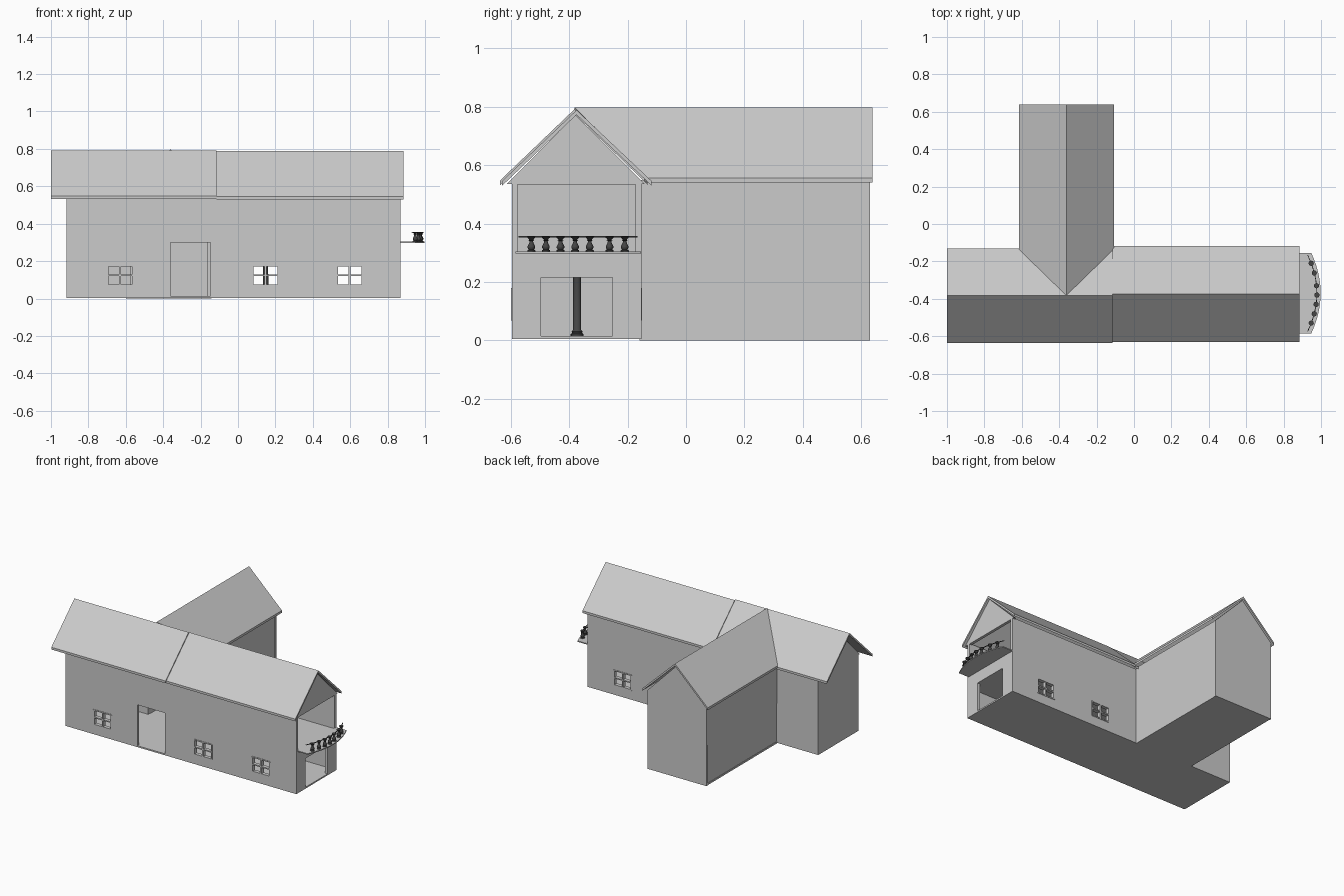
import bpy, bmesh, math

if "Cube" in bpy.data.objects:
    bpy.data.objects.remove(bpy.data.objects["Cube"])


def material(name, v):
    m = bpy.data.materials.new(name)
    m.diffuse_color = (v, v, v, 1)
    m.use_nodes = True
    m.node_tree.nodes["Principled BSDF"].inputs["Base Color"].default_value = m.diffuse_color
    return m


GREY = material("light grey plaster", 0.6)
DARK = material("dark grey stone", 0.06)
T = 0.02  # wall thickness


def finish(name, bm, mat):
    bmesh.ops.recalc_face_normals(bm, faces=bm.faces)
    me = bpy.data.meshes.new(name)
    bm.to_mesh(me)
    bm.free()
    me.materials.append(mat)
    ob = bpy.data.objects.new(name, me)
    bpy.context.collection.objects.link(ob)
    return ob


def box(name, x, y, z, mat=GREY):
    bm = bmesh.new()
    bmesh.ops.create_cube(bm, size=1)
    for v in bm.verts:
        v.co = [(a[0] + a[1]) / 2 + c * (a[1] - a[0]) for a, c in zip((x, y, z), v.co)]
    return finish(name, bm, mat)


def wall(name, axis, pos, u, z, holes=()):
    """Wall centred on pos, lying along 'x' or 'y', with rectangular holes (u0, u1, z0, z1)."""
    us = sorted({*u, *(h[i] for h in holes for i in (0, 1))})
    zs = sorted({*z, *(h[i] for h in holes for i in (2, 3))})
    put = (lambda a, b: (a, pos, b)) if axis == 'x' else (lambda a, b: (pos, a, b))
    bm = bmesh.new()
    for a, b in zip(us, us[1:]):
        for c, d in zip(zs, zs[1:]):
            mu, mz = (a + b) / 2, (c + d) / 2
            if any(h[0] < mu < h[1] and h[2] < mz < h[3] for h in holes):
                continue
            bm.faces.new([bm.verts.new(put(*p)) for p in ((a, c), (b, c), (b, d), (a, d))])
    bmesh.ops.remove_doubles(bm, verts=bm.verts, dist=1e-5)
    ob = finish(name, bm, GREY)
    s = ob.modifiers.new("thickness", 'SOLIDIFY')
    s.thickness, s.offset = T, 0
    return ob


def extrude(name, axis, profile, starts, end, mat=GREY):
    """Extrude a (u, z) profile along an axis; starts is one value per point."""
    put = (lambda t, u, z: (t, u, z)) if axis == 'x' else (lambda t, u, z: (u, t, z))
    bm = bmesh.new()
    a = [bm.verts.new(put(s, *p)) for s, p in zip(starts, profile)]
    b = [bm.verts.new(put(end, *p)) for p in profile]
    bm.faces.new(a)
    bm.faces.new(b)
    n = len(a)
    for i in range(n):
        j = (i + 1) % n
        bm.faces.new((a[i], a[j], b[j], b[i]))
    return finish(name, bm, mat)


def roof(name, axis, u0, ur, u1, eave, ridge, start, end, ridge_start=None):
    rs = start if ridge_start is None else ridge_start
    t = 0.016
    prof = [(u0, eave), (ur, ridge), (u1, eave), (u1, eave - t), (ur, ridge - t), (u0, eave - t)]
    extrude(name, axis, prof, [start, rs, start, start, rs, start], end)


def lathe(name, profile, loc, seg=12):
    bm = bmesh.new()
    rings = [[bm.verts.new((loc[0] + r * math.cos(2 * math.pi * k / seg),
                            loc[1] + r * math.sin(2 * math.pi * k / seg), loc[2] + z))
              for k in range(seg)] for r, z in profile]
    for lo, hi in zip(rings, rings[1:]):
        for k in range(seg):
            j = (k + 1) % seg
            bm.faces.new((lo[k], lo[j], hi[j], hi[k]))
    bm.faces.new(rings[0])
    bm.faces.new(rings[-1])
    ob = finish(name, bm, DARK)
    bpy.context.view_layer.objects.active = ob
    ob.select_set(True)
    bpy.ops.object.shade_smooth_by_angle(angle=math.radians(40))
    ob.select_set(False)


# Main block walls
X0, X1, Y0, Y1, ZB, ZT = -0.917, 0.87, -0.597, -0.153, 0.01, 0.54
WZ0, WZ1 = 0.072, 0.175
win = lambda x: (x, x + 0.14, WZ0, WZ1)
wall("front_wall", 'x', Y0 + T / 2, (X0, X1), (ZB, ZT),
     [win(-0.70), win(0.077), win(0.527), (-0.362, -0.148, 0.012, 0.30)])
wall("back_wall", 'x', Y1 - T / 2, (X0, X1), (ZB, ZT),
     [win(0.077), win(0.527), (-0.575, -0.165, 0.012, 0.53)])
wall("left_end_wall", 'y', X0 + T / 2, (Y0 + T, Y1 - T), (ZB, ZT))
wall("right_end_wall", 'y', X1 - T / 2, (Y0 + T, Y1 - T), (ZB, ZT),
     [(-0.497, -0.252, 0.014, 0.215), (Y0 + T, Y1 - T, 0.30, 0.534)])

# Window bars: cross and slim frame
for i, (x, y) in enumerate([(-0.70, Y0), (0.077, Y0), (0.527, Y0),
                            (0.077, Y1 - T), (0.527, Y1 - T)]):
    d = (y - 0.003, y + T + 0.003)
    for k, c in enumerate((x + 0.002, x + 0.07, x + 0.138)):
        box(f"window_{i}_upright_{k}", (c - 0.005, c + 0.005), d, (WZ0, WZ1))
    for k, c in enumerate((WZ0, (WZ0 + WZ1) / 2, WZ1)):
        box(f"window_{i}_crossbar_{k}", (x, x + 0.14), d, (c - 0.004, c + 0.004))

# Floors
box("ground_floor", (X0, X1), (Y0, Y1), (0.004, 0.014))
box("upper_floor", (-0.11, X1 - T), (Y0 + T, Y1 - T), (0.215, 0.30))

# Rear wing
WX0, WX1, WY = -0.597, -0.145, 0.63
box("wing_floor", (WX0, WX1), (-0.16, WY), (0.0, 0.012))
wall("wing_right_wall", 'y', WX1 - T / 2, (-0.155, 0.612), (0, 0.55))
wall("wing_left_wall_lower", 'y', WX0 + T / 2 + 0.003, (-0.155, 0.612), (0, 0.28))
wall("wing_left_wall_upper", 'y', WX0 + T / 2, (-0.155, 0.612), (0.28, 0.55))
extrude("wing_end_wall", 'y',
        [(WX0 - 0.002, 0), (WX1 + 0.002, 0), (WX1 + 0.002, 0.55), (-0.363, 0.775), (WX0 - 0.002, 0.55)],
        [0.612] * 5, WY)

# Main gables
for name, x in (("left_gable", X0), ("right_gable", X1 - T)):
    extrude(name, 'x', [(-0.615, 0.535), (-0.14, 0.535), (-0.379, 0.772)], [x] * 3, x + T)

# Roofs
roof("main_roof_left", 'x', -0.637, -0.382, -0.130, 0.548, 0.792, -1.0, -0.115)
roof("main_roof_right", 'x', -0.630, -0.375, -0.118, 0.546, 0.789, -0.115, 0.885)
roof("wing_roof", 'y', -0.616, -0.362, -0.108, 0.556, 0.798, -0.135, 0.64, -0.382)

# Balcony slab with bowed outer edge
CY, HW = -0.37, 0.215


def bow(y, x_mid, sag):
    return x_mid - sag * ((y - CY) / HW) ** 2


edge = [CY - HW + 2 * HW * k / 12 for k in range(13)]
bm = bmesh.new()
outline = [(X1 - 0.005, CY - HW)] + [(bow(y, 0.998, 0.05), y) for y in edge] + [(X1 - 0.005, CY + HW)]
f = bm.faces.new([bm.verts.new((x, y, 0.297)) for x, y in outline])
ext = bmesh.ops.extrude_face_region(bm, geom=[f])
for v in ext["geom"]:
    if isinstance(v, bmesh.types.BMVert):
        v.co.z = 0.304
finish("balcony_slab", bm, GREY)

# Balusters and thin rail
baluster = [(0.014, 0), (0.014, 0.005), (0.009, 0.008), (0.013, 0.014), (0.013, 0.019),
            (0.007, 0.031), (0.006, 0.037), (0.010, 0.040), (0.007, 0.043),
            (0.014, 0.049), (0.014, 0.053)]
for i, y in enumerate((-0.53, -0.48, -0.43, -0.38, -0.33, -0.262, -0.21)):
    lathe(f"baluster_{i}", baluster, (bow(y, 0.978, 0.055), y, 0.303))
bm = bmesh.new()
ring = []
for y in edge:
    y = CY + (y - CY) * 0.95
    x = bow(y, 0.978, 0.055)
    ring.append([bm.verts.new((x + a, y, b)) for a, b in
                 ((-0.002, 0.353), (0.002, 0.353), (0.002, 0.357), (-0.002, 0.357))])
for p, q in zip(ring, ring[1:]):
    for k in range(4):
        bm.faces.new((p[k], p[(k + 1) % 4], q[(k + 1) % 4], q[k]))
bm.faces.new(ring[0])
bm.faces.new(ring[-1])
finish("balcony_rail", bm, DARK)

# Interior column under the upper floor
lathe("interior_column", [(0.022, 0), (0.022, 0.008), (0.017, 0.012), (0.019, 0.017),
                          (0.014, 0.023), (0.0135, 0.202)], (0.148, -0.373, 0.013), 16)
